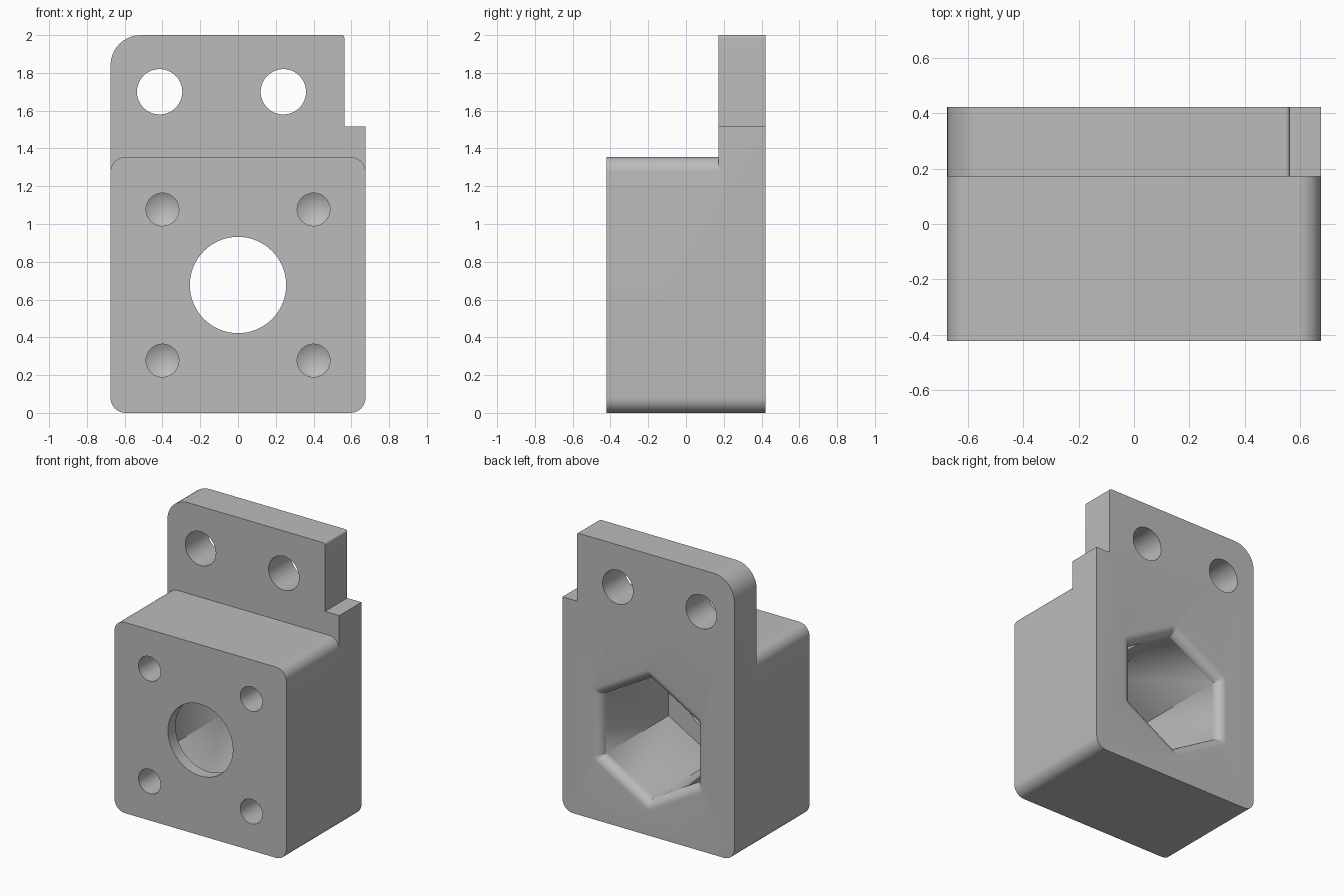
import bpy, bmesh
from math import pi, sin, cos, tan
from mathutils import Vector

cube = bpy.data.objects.get("Cube")
if cube:
    bpy.data.objects.remove(cube, do_unlink=True)

W, D, MID = 0.675, 0.422, 0.677      # half width, half depth, bore height
STEP, TOP, R = 0.172, 1.355, 0.08    # step depth, block top, corner radius


def rounded(corners, steps=10):
    """Closed (x, z) outline with each corner (x, z, radius) filleted."""
    out = []
    for i, (x, z, r) in enumerate(corners):
        p = Vector((x, z))
        if r == 0:
            arc = [p]
        else:
            a = (Vector(corners[i - 1][:2]) - p).normalized()
            b = (Vector(corners[(i + 1) % len(corners)][:2]) - p).normalized()
            half = a.angle(b) / 2
            c = p + (a + b).normalized() * (r / sin(half))
            s = (p + a * (r / tan(half)) - c).normalized()
            e = (p + b * (r / tan(half)) - c).normalized()
            sweep = pi - 2 * half
            arc = [c + (s * sin(sweep * (1 - k / steps)) + e * sin(sweep * k / steps))
                   * (r / sin(sweep)) for k in range(steps + 1)]
        out += [q for q in arc if not out or (q - out[-1]).length > 1e-4]
    return out


def circle(x, z, r, n=64):
    return [Vector((x + r * cos(2 * pi * k / n), z + r * sin(2 * pi * k / n)))
            for k in range(n)]


def hexagon(radius, grow, steps=6):
    """Point-up hexagon grown outwards with round corners."""
    pts = []
    for i in range(6):
        a = pi / 2 + i * pi / 3
        for k in range(steps + 1):
            t = a + (k / steps - 0.5) * pi / 3
            pts.append(Vector((radius * cos(a) + grow * cos(t),
                               MID + radius * sin(a) + grow * sin(t))))
    return pts


def loft(name, rings):
    """Solid through a list of (outline, y) sections."""
    bm = bmesh.new()
    loops = [[bm.verts.new((p.x, y, p.y)) for p in pts] for pts, y in rings]
    for lo, hi in zip(loops, loops[1:]):
        for i in range(len(lo)):
            bm.faces.new((lo[i - 1], lo[i], hi[i], hi[i - 1]))
    bm.faces.new(loops[0])
    bm.faces.new(loops[-1])
    bmesh.ops.remove_doubles(bm, verts=bm.verts, dist=1e-5)
    bmesh.ops.recalc_face_normals(bm, faces=bm.faces)
    mesh = bpy.data.meshes.new(name)
    bm.to_mesh(mesh)
    bm.free()
    obj = bpy.data.objects.new(name, mesh)
    bpy.context.collection.objects.link(obj)
    return obj


# Full-depth body with notched, rounded outline
outline = rounded([(-W, 0, R), (W, 0, R), (W, 1.515, 0), (0.563, 1.515, 0),
                   (0.563, 2, 0.015), (-W, 2, 0.16)])
body = loft("mounting_block", [(outline, -D), (outline, D)])

# Step that leaves the thin plate standing behind the block
step = rounded([(-1, TOP - R, 0), (-W, TOP - R, 0), (-W, TOP, R), (W, TOP, R),
                (W, TOP - R, 0), (1, TOP - R, 0), (1, 2.3, 0), (-1, 2.3, 0)])
cutters = [loft("step_cutter", [(step, -1), (step, STEP)])]

# Round bore through the front wall
bore = circle(0, MID, 0.255)
cutters.append(loft("bore_cutter", [(bore, -1), (bore, -0.25)]))

# Hexagonal pocket from the back with a rounded mouth
HEX, LIP = 0.43, 0.065
rings = [(hexagon(HEX, 0), -D + 0.085)]
for k in range(9):
    t = k / 8 * pi / 2
    rings.append((hexagon(HEX, LIP * (1 - cos(t))), D - LIP + LIP * sin(t)))
rings.append((hexagon(HEX, LIP), 1))
cutters.append(loft("pocket_cutter", rings))

# Blind screw holes with drill-point ends
for x in (-0.4, 0.4):
    for z in (MID - 0.4, MID + 0.4):
        hole = circle(x, z, 0.087, 40)
        cutters.append(loft("screw_hole_cutter", [
            (hole, -1), (hole, -0.05), (circle(x, z, 0, 40), 0)]))

# Through holes in the plate
for x in (-0.415, 0.24):
    hole = circle(x, 1.7, 0.12)
    cutters.append(loft("plate_hole_cutter", [(hole, -1), (hole, 1)]))

for cutter in cutters:
    cutter.hide_render = True
    mod = body.modifiers.new(cutter.name, "BOOLEAN")
    mod.operation, mod.solver, mod.object = "DIFFERENCE", "EXACT", cutter

# Bake the cuts and drop the helpers
bpy.context.view_layer.update()
graph = bpy.context.evaluated_depsgraph_get()
mesh = bpy.data.meshes.new_from_object(body.evaluated_get(graph))
body.modifiers.clear()
body.data = mesh
for cutter in cutters:
    bpy.data.objects.remove(cutter, do_unlink=True)

# Grey material
grey = bpy.data.materials.new("plain_grey")
grey.use_nodes = True
grey.diffuse_color = (0.5, 0.5, 0.5, 1)
grey.node_tree.nodes["Principled BSDF"].inputs["Base Color"].default_value = (0.5, 0.5, 0.5, 1)
mesh.materials.clear()
mesh.materials.append(grey)

bpy.ops.object.select_all(action="DESELECT")
body.select_set(True)
bpy.context.view_layer.objects.active = body
bpy.ops.object.shade_smooth_by_angle(angle=pi / 6)
